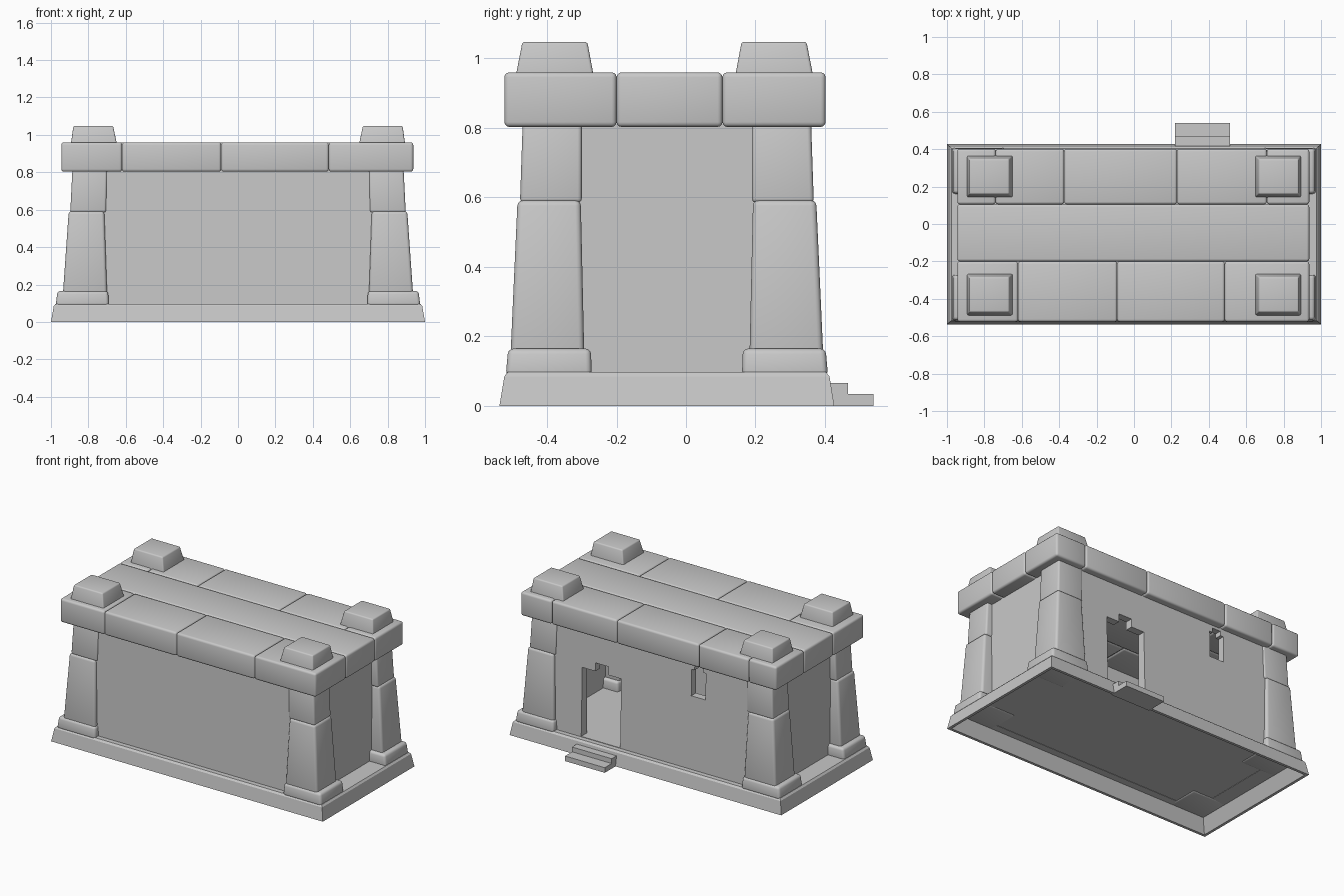
import bpy, bmesh, math

if "Cube" in bpy.data.objects:
    bpy.data.objects.remove(bpy.data.objects["Cube"])

CY = -0.055  # centre line of the building in y

stone = bpy.data.materials.new("grey_stone")
stone.diffuse_color = (0.58, 0.58, 0.58, 1)
stone.use_nodes = True
stone.node_tree.nodes["Principled BSDF"].inputs["Base Color"].default_value = stone.diffuse_color


def finish(bm, name, bevel=0.0):
    """Round the edges (rounded parts are shaded smooth) and link the part."""
    bmesh.ops.recalc_face_normals(bm, faces=bm.faces)
    if bevel:
        bmesh.ops.bevel(bm, geom=list(bm.edges), offset=bevel, segments=3,
                        profile=0.5, affect='EDGES', clamp_overlap=True)
    me = bpy.data.meshes.new(name)
    bm.to_mesh(me)
    bm.free()
    me.materials.append(stone)
    if bevel:
        me.shade_smooth()
        me.set_sharp_from_angle(angle=math.radians(35))
    ob = bpy.data.objects.new(name, me)
    bpy.context.collection.objects.link(ob)
    return ob


def rect(r, z):
    x0, x1, y0, y1 = r
    return [(x0, y0, z), (x1, y0, z), (x1, y1, z), (x0, y1, z)]


def loft(bm, loops, closed=False):
    """Skin a list of equal-length loops; cap the ends or join them in a ring."""
    vs = [[bm.verts.new(p) for p in loop] for loop in loops]
    n = len(vs[0])
    pairs = list(zip(vs, vs[1:])) + ([(vs[-1], vs[0])] if closed else [])
    for a, b in pairs:
        for i in range(n):
            j = (i + 1) % n
            bm.faces.new((a[i], a[j], b[j], b[i]))
    if not closed:
        bm.faces.new(vs[0])
        bm.faces.new(vs[-1])


def block(name, bottom, top, z0, z1, bevel=0.0):
    bm = bmesh.new()
    loft(bm, [rect(bottom, z0), rect(top, z1)])
    return finish(bm, name, bevel)


def box(name, r, z0, z1, bevel=0.0):
    return block(name, r, r, z0, z1, bevel)


def mirrored(r, sx, sy):
    xs = sorted((r[0] * sx, r[1] * sx))
    ys = sorted((CY + r[2] * sy, CY + r[3] * sy))
    return (*xs, *ys)


def centred(hx, hy):
    return (-hx, hx, CY - hy, CY + hy)


# Base: sloping ring, open underneath, its ledge reaching into the walls
bm = bmesh.new()
loft(bm, [rect(centred(1.0, 0.482), 0), rect(centred(0.985, 0.468), 0.085),
          rect(centred(0.975, 0.458), 0.097), rect(centred(0.84, 0.38), 0.097),
          rect(centred(0.84, 0.38), 0.088), rect(centred(0.94, 0.425), 0.085),
          rect(centred(0.982, 0.464), 0)], closed=True)
finish(bm, "base_ring")

# Walls: thin hollow box with stepped door and window openings at the back
walls = block("walls", centred(0.855, 0.426), centred(0.85, 0.408), 0.09, 0.83)


def opening(name, x0, x1, z0, z1, notch, ztop):
    """Rectangular opening with a narrower notch on top."""
    c = (x0 + x1) / 2
    prof = [(x0, z0), (x1, z0), (x1, z1), (c + notch, z1), (c + notch, ztop),
            (c - notch, ztop), (c - notch, z1), (x0, z1)]
    bm = bmesh.new()
    loft(bm, [[(x, y, z) for x, z in prof] for y in (0.2, 0.5)])
    return finish(bm, name)


cutters = [box("room_cutter", centred(0.80, 0.365), 0.1, 0.81),
           opening("door_cutter", 0.225, 0.512, 0.1, 0.555, 0.048, 0.61),
           opening("window_cutter", -0.395, -0.29, 0.58, 0.755, 0.03, 0.785)]
for cut in cutters:
    cut.hide_render = True
    cut.hide_viewport = True
    mod = walls.modifiers.new(cut.name, 'BOOLEAN')
    mod.operation = 'DIFFERENCE'
    mod.solver = 'EXACT'
    mod.object = cut

# Corner pillars of three stones, with a tapered cap stone above each
pillar = [
    ("plinth", (0.69, 0.975, 0.216, 0.464), (0.695, 0.965, 0.219, 0.457), 0.085, 0.165, 0.016),
    ("pillar_lower", (0.70, 0.936, 0.238, 0.450), (0.715, 0.905, 0.248, 0.430), 0.15, 0.592, 0.016),
    ("pillar_upper", (0.705, 0.897, 0.245, 0.423), (0.70, 0.885, 0.245, 0.415), 0.585, 0.82, 0.012),
    ("cap_stone", (0.645, 0.895, 0.202, 0.430), (0.668, 0.88, 0.222, 0.409), 0.94, 1.048, 0.008),
]
for sx in (-1, 1):
    for sy in (-1, 1):
        tag = ("left" if sx < 0 else "right") + ("_front" if sy < 0 else "_back")
        for part, bottom, top, z0, z1, bev in pillar:
            ob = block(f"{part}_{tag}", mirrored(bottom, sx, sy),
                       mirrored(top, sx, sy), z0, z1, bev)
            if part == "cap_stone":
                ob.location.y = -0.007

# Roof: front and back rows of blocks with a full-length middle slab
rows = [("roof_front", -0.523, -0.2, [-0.945, -0.62, -0.09, 0.485, 0.937]),
        ("roof_middle", -0.2, 0.105, [-0.945, 0.937]),
        ("roof_back", 0.105, 0.402, [-0.945, -0.74, -0.373, 0.23, 0.71, 0.937])]
for name, y0, y1, xs in rows:
    for i, (x0, x1) in enumerate(zip(xs, xs[1:])):
        box(f"{name}_{i + 1}", (x0, x1, y0, y1), 0.803, 0.96, 0.014)

# Door steps
box("step_lower", (0.22, 0.512, 0.40, 0.54), 0, 0.034)
box("step_upper", (0.22, 0.512, 0.40, 0.467), 0.03, 0.066)
